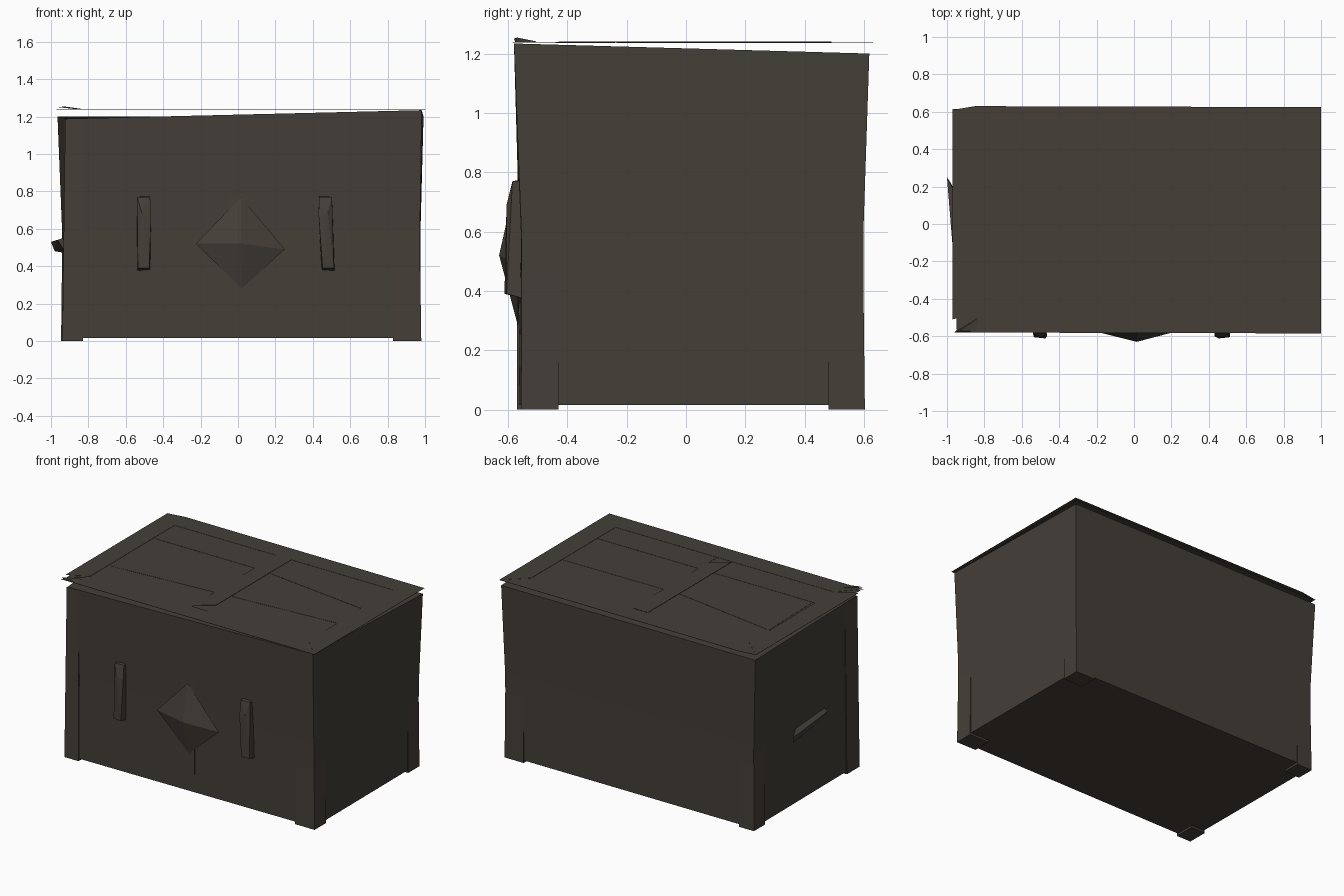
import bpy, bmesh

old = bpy.data.objects.get("Cube")
if old:
    bpy.data.objects.remove(old, do_unlink=True)

# Single dark weathered wood colour
COLOUR = (0.058, 0.049, 0.039, 1)
wood = bpy.data.materials.new("dark_wood")
wood.use_nodes = True
wood.diffuse_color = COLOUR
bsdf = wood.node_tree.nodes["Principled BSDF"]
bsdf.inputs["Base Color"].default_value = COLOUR
bsdf.inputs["Roughness"].default_value = 0.9


def finish(name, bm):
    bmesh.ops.recalc_face_normals(bm, faces=bm.faces)
    mesh = bpy.data.meshes.new(name)
    bm.to_mesh(mesh)
    bm.free()
    mesh.materials.append(wood)
    obj = bpy.data.objects.new(name, mesh)
    bpy.context.collection.objects.link(obj)


def hull(name, points):
    """Convex solid around a few corner points."""
    bm = bmesh.new()
    for p in points:
        bm.verts.new(p)
    bmesh.ops.convex_hull(bm, input=bm.verts)
    bmesh.ops.dissolve_limit(bm, angle_limit=0.01, verts=bm.verts, edges=bm.edges)
    finish(name, bm)


def loft(name, rings):
    """Closed solid through a stack of four-cornered rings."""
    bm = bmesh.new()
    loops = [[bm.verts.new(p) for p in ring] for ring in rings]
    for low, high in zip(loops, loops[1:]):
        for i in range(4):
            j = (i + 1) % 4
            bm.faces.new([low[i], low[j], high[j], high[i]])
    bm.faces.new(loops[0])
    bm.faces.new(loops[-1])
    finish(name, bm)


def plate(name, outline, z, thick=0.0015):
    """Thin flat board from an outline seen from above."""
    bm = bmesh.new()
    face = bm.faces.new([bm.verts.new((x, y, z)) for x, y in outline])
    made = bmesh.ops.extrude_face_region(bm, geom=[face])
    top = [g for g in made["geom"] if isinstance(g, bmesh.types.BMVert)]
    bmesh.ops.translate(bm, verts=top, vec=(0, 0, thick))
    finish(name, bm)


def rect(x0, x1, y0, y1):
    return [(x0, y0), (x1, y0), (x1, y1), (x0, y1)]


# Body: warped box, slightly waisted, with a sloping rim
# (corner order: front right, front left, back left, back right)
base = [(-0.931, -0.564, 0.015), (0.972, -0.55, 0.015),
        (0.968, 0.597, 0.015), (-0.938, 0.597, 0.015)]
waist = [(-0.926, -0.562, 0.6), (0.973, -0.555, 0.6),
         (0.976, 0.598, 0.6), (-0.941, 0.598, 0.6)]
rim = [(-0.92, -0.565, 1.188), (0.982, -0.58, 1.234),
       (0.992, 0.618, 1.2), (-0.965, 0.615, 1.2)]
loft("chest_body", [base, waist, rim])

# Corner posts: stand proud at the feet and sink into the walls higher up,
# except the front right one, which reaches the rim
posts = (("front_right", rim, 0.004, 0.001), ("front_left", waist, -0.002, -0.002),
         ("back_left", waist, -0.002, -0.002), ("back_right", waist, -0.002, -0.002))
for i, (name, top_ring, top_x, top_y) in enumerate(posts):
    low, high = base[i], top_ring[i]
    sx = 1 if low[0] > 0 else -1
    sy = 1 if low[1] > 0 else -1
    x_in, y_in = 0.83 * sx, (0.48 if sy > 0 else -0.43)
    ends = []
    for (x, y, _), z, out_x, out_y in ((low, 0, 0.008, 0.006),
                                       (high, high[2] - 0.003, top_x, top_y)):
        ends += [(a, b, z) for a in (x + out_x * sx, x_in)
                 for b in (y + out_y * sy, y_in)]
    hull(name + "_post", ends)

# Lid: a thin sheet with a mitred frame and tapering planks laid on it
LID = 1.232
plate("lid_sheet", rect(-0.95, 0.98, -0.565, 0.61), LID, 0.001)
outer = [(-0.96, -0.58), (1.0, -0.585), (1.0, 0.625), (-0.85, 0.63)]
inner = rect(-0.83, 0.85, -0.44, 0.49)
plate("lid_front_board", [outer[0], outer[1], inner[1], inner[0]], LID + 0.005)
plate("lid_left_board", [outer[1], outer[2], inner[2], inner[1]], LID + 0.006)
plate("lid_back_board", [outer[2], outer[3], (-0.97, 0.61), inner[3], inner[2]], LID + 0.005)
plate("lid_right_board", [(-0.97, -0.51), (-0.935, -0.5), inner[0], inner[3],
                          (-0.97, 0.615)], LID + 0.006)
plate("lid_centre_board", [(-0.05, -0.43), (0.07, -0.34), (0.07, 0.49), (-0.05, 0.49)],
      LID + 0.007)
planks = {
    "right_back_plank": rect(-0.83, -0.05, 0.26, 0.49),
    "right_middle_plank": [(-0.81, -0.235), (-0.05, -0.18), (-0.05, 0.14), (-0.82, 0.26)],
    "right_front_plank": rect(-0.83, -0.05, -0.44, -0.24),
    "left_back_plank": [(0.07, 0.25), (0.85, 0.15), (0.85, 0.49), (0.07, 0.49)],
    "left_middle_plank": [(0.07, -0.17), (0.85, -0.115), (0.85, 0.147), (0.07, 0.14)],
    "left_front_plank": rect(0.07, 0.85, -0.44, -0.24),
}
for name, outline in planks.items():
    plate("lid_" + name, outline, LID + 0.003)

# Splintered lid corner, lifted a little
hull("lid_corner_splinter", [(-0.96, -0.58, 1.25), (-0.93, -0.57, 1.254),
                             (-0.83, -0.5, 1.24), (-0.85, -0.575, 1.238)])

# Latch: backing strip and faceted diamond boss
hull("latch_strip", [(x, y, z) for x in (-0.05, 0.06)
                     for y, z in ((-0.563, 0.14), (-0.566, 0.82), (-0.54, 0.14), (-0.54, 0.82))])
hull("latch_boss", [(-0.225, -0.57, 0.52), (0.015, -0.574, 0.77), (0.25, -0.568, 0.49),
                    (0.02, -0.566, 0.28), (0.015, -0.63, 0.52), (0.015, -0.54, 0.52)])

# Hasps either side of the latch: narrow bars with a pinched front
for name, cx, s, lean in (("right_hasp", -0.5, 1, 0), ("left_hasp", 0.47, -1, 0.008)):
    profile = [(-0.04, -0.55, 0.77), (0.03, -0.55, 0.775), (-0.038, -0.55, 0.375),
               (0.03, -0.55, 0.38), (-0.04, -0.585, 0.77), (0.03, -0.585, 0.77),
               (-0.015, -0.605, 0.69), (0.035, -0.6, 0.67),
               (-0.035, -0.605, 0.39), (0.025, -0.612, 0.39)]
    hull(name, [(cx + s * x + lean * (0.58 - z) / 0.2, y, z) for x, y, z in profile])

# Side handle: one jagged wedge on the right wall
hull("side_handle", [(-1.0, 0.25, 0.53), (-0.98, 0.22, 0.48), (-0.935, -0.19, 0.55),
                     (-0.965, -0.18, 0.54), (-0.92, -0.19, 0.47), (-0.92, 0.1, 0.53)])
